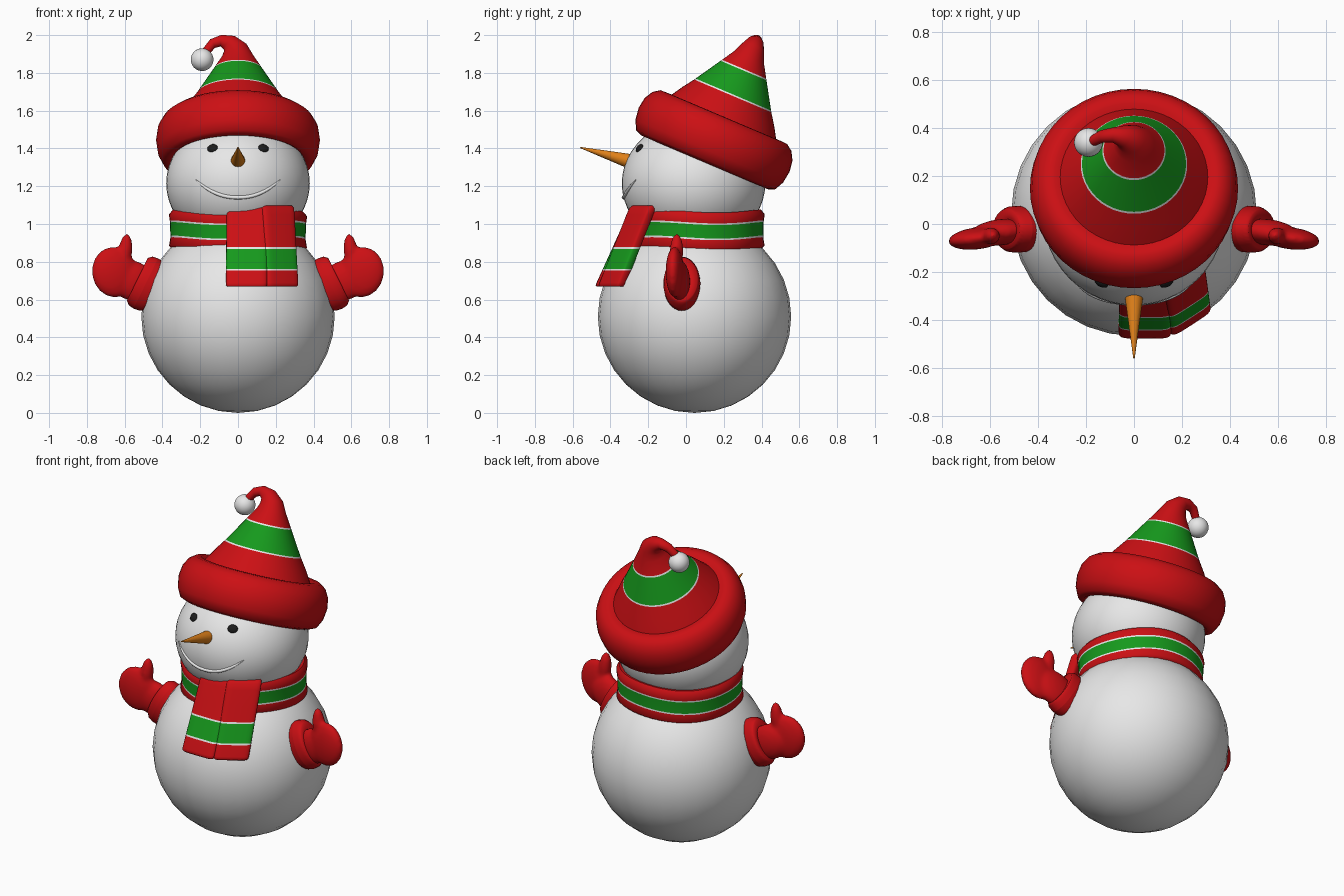
import bpy, bmesh, math
from mathutils import Matrix, Vector, Euler

if "Cube" in bpy.data.objects:
    bpy.data.objects.remove(bpy.data.objects["Cube"])

TAU = 2 * math.pi


def material(name, rgb):
    m = bpy.data.materials.new(name)
    m.diffuse_color = (*rgb, 1)
    m.use_nodes = True
    m.node_tree.nodes["Principled BSDF"].inputs["Base Color"].default_value = m.diffuse_color
    return m


snow = material("snow white", (0.8, 0.8, 0.8))
red = material("red wool", (0.6, 0.005, 0.007))
green = material("green wool", (0.008, 0.32, 0.012))
orange = material("carrot orange", (0.75, 0.22, 0.01))
black = material("coal black", (0.012, 0.012, 0.012))
WOOL = [red, green, snow]          # slots used by the striped parts
R, G, W = 0, 1, 2


def finish(name, bm, mats, matrix=Matrix()):
    bmesh.ops.recalc_face_normals(bm, faces=bm.faces)
    me = bpy.data.meshes.new(name)
    bm.to_mesh(me)
    bm.free()
    for m in mats:
        me.materials.append(m)
    ob = bpy.data.objects.new(name, me)
    ob.matrix_world = matrix
    bpy.context.collection.objects.link(ob)
    bpy.ops.object.select_all(action='DESELECT')
    ob.select_set(True)
    bpy.context.view_layer.objects.active = ob
    bpy.ops.object.shade_smooth_by_angle(angle=math.radians(55))
    return ob


def add_ball(bm, pos, radii, rot=(0, 0, 0), seg=32):
    m = Matrix.LocRotScale(Vector(pos), Euler(rot), Vector(radii))
    bmesh.ops.create_uvsphere(bm, u_segments=seg, v_segments=seg // 2, radius=1, matrix=m)


def ball(name, pos, radii, mat, rot=(0, 0, 0), seg=32):
    bm = bmesh.new()
    add_ball(bm, pos, radii, rot, seg)
    return finish(name, bm, [mat])


def loft(name, rings, bands, mats, loop=False, matrix=Matrix()):
    """Skin a list of rings; bands[i] is the colour slot between ring i and i+1."""
    bm = bmesh.new()
    vr = [[bm.verts.new(p) for p in ring] for ring in rings]
    n = len(vr[0])
    for i in range(len(vr) if loop else len(vr) - 1):
        a, b = vr[i], vr[(i + 1) % len(vr)]
        for k in range(n):
            f = bm.faces.new((a[k], a[(k + 1) % n], b[(k + 1) % n], b[k]))
            f.material_index = bands[i] if i < len(bands) else 0
    if not loop:
        bm.faces.new(vr[0])
        bm.faces.new(vr[-1])
    return finish(name, bm, mats, matrix)


def circle(r, h, x=0.0, tilt=0.0, n=48):
    c, s = math.cos(math.radians(tilt)), math.sin(math.radians(tilt))
    return [Vector((x + r * math.cos(TAU * k / n) * c, r * math.sin(TAU * k / n),
                    h + r * math.cos(TAU * k / n) * s)) for k in range(n)]


# Snowballs
ball("body", (0, 0.045, 0.51), (0.512, 0.512, 0.51), snow)
ball("head", (0, 0.04, 1.215), (0.38, 0.38, 0.34), snow, seg=48)

# Face: eyes, carrot nose, smile
for sx, side in ((-1, "left"), (1, "right")):
    ball("eye_" + side, (sx * 0.135, -0.245, 1.40), (0.03, 0.015, 0.025), black,
         rot=(math.radians(-30), 0, sx * math.radians(25)), seg=16)

tip, root = Vector((0, -0.56, 1.405)), Vector((0, -0.29, 1.33))
d = tip - root
bm = bmesh.new()
bmesh.ops.create_cone(bm, cap_ends=True, segments=24, radius1=0.04, radius2=0.003, depth=d.length,
                      matrix=Matrix.Translation((tip + root) / 2)
                      @ d.to_track_quat('Z', 'Y').to_matrix().to_4x4())
finish("nose", bm, [orange])

rings = []
for i in range(25):
    t = i / 12 - 1
    x, z = 0.225 * t, 1.14 + 0.095 * abs(t) ** 2.2
    y = 0.04 - 0.38 * math.sqrt(1 - (x / 0.38) ** 2 - ((z - 1.215) / 0.34) ** 2)
    c, r = Vector((x, y, z)), 0.010 * (1 - 0.7 * t ** 4)
    out = Vector((x, y - 0.04, (z - 1.215) * 1.2)).normalized()
    along = Vector((0.225, 0, 0.21 * t * abs(t) ** 0.2)).normalized()
    up = along.cross(out).normalized()
    rings.append([c + r * (out * math.cos(TAU * k / 8) + up * math.sin(TAU * k / 8))
                  for k in range(8)])
loft("smile", rings, [0] * 24, [snow])

# Hat, modelled upright then tipped backwards
tip_hat = Matrix.Translation((0, 0.149, 1.446)) @ Matrix.Rotation(math.radians(-23), 4, 'X')
brim = [(0.31, -0.06), (0.33, -0.11), (0.365, -0.13), (0.40, -0.115), (0.425, -0.065), (0.434, 0),
        (0.425, 0.06), (0.40, 0.105), (0.365, 0.13), (0.33, 0.132), (0.29, 0.11)]
loft("hat_brim", [circle(r, h) for r, h in brim], [R] * 11, [red], True, tip_hat)

cone = [(0.32, 0.10, 0, 0, R), (0.265, 0.19, 0, 0, R), (0.222, 0.252, 0, 0, W), (0.217, 0.260, 0, 0, G),
        (0.132, 0.398, 0, 0, W), (0.127, 0.406, 0, 0, R), (0.085, 0.475, 0, 0, R),
        (0.064, 0.525, -0.014, 18, R), (0.046, 0.557, -0.045, 50, R), (0.031, 0.570, -0.09, 85, R),
        (0.026, 0.553, -0.135, 120, R), (0.022, 0.50, -0.175, 150, R)]
loft("hat_cone", [circle(r, h, x, t) for r, h, x, t, _ in cone], [c[4] for c in cone],
     WOOL, matrix=tip_hat)
ball("pompon", (-0.19, 0.34, 1.87), (0.06, 0.06, 0.06), snow)

# Scarf wrapped round the neck, with slightly wavy edges
wrap = [(0.28, 0.87, R), (0.345, 0.86, R), (0.365, 0.88, R), (0.358, 0.922, W), (0.358, 0.931, G),
        (0.360, 1.002, W), (0.361, 1.011, R), (0.366, 1.045, R), (0.347, 1.068, R), (0.29, 1.06, R)]
rings = []
for r, z, _ in wrap:
    rings.append([Vector((r * math.cos(a), 0.06 + 0.975 * r * math.sin(a),
                          z + 0.008 * math.cos(3 * a + 2.2)))
                  for a in (TAU * k / 48 for k in range(48))])
loft("scarf_wrap", rings, [w[2] for w in wrap], WOOL, True)

# Scarf ends: flat rounded strips hanging over the chest
strip = [(1.098, 0.6, R), (1.085, 0.95, R), (1.05, 1, R), (0.96, 1, R), (0.877, 1, W), (0.868, 1, G),
         (0.762, 1, W), (0.753, 1, R), (0.69, 1, R), (0.675, 0.95, R), (0.668, 0.7, R)]


def scarf_end(name, top, bottom, half, turn):
    rot = Matrix.Rotation(math.radians(turn), 3, 'Z')
    rings = []
    for z, s, _ in strip:
        c = Vector(top).lerp(Vector(bottom), (1.098 - z) / 0.43)
        ring = []
        for k in range(24):
            ca, sa = math.cos(TAU * k / 24), math.sin(TAU * k / 24)
            px = math.copysign(abs(ca) ** 0.4, ca) * half * (0.75 + 0.25 * s)
            py = math.copysign(abs(sa) ** 0.5, sa) * 0.033 * s
            ring.append(Vector((c.x, c.y, z)) + rot @ Vector((px, py, 0)))
        rings.append(ring)
    loft(name, rings, [s[2] for s in strip], WOOL)


scarf_end("scarf_end_front", (0.05, -0.255, 1.098), (0.045, -0.45, 0.668), 0.11, 0)
scarf_end("scarf_end_side", (0.205, -0.225, 1.098), (0.228, -0.395, 0.668), 0.10, 33)

# Mittens: palm, wrist and thumb fused together, plus a rolled cuff
for sx, side in ((-1, "left"), (1, "right")):
    bm = bmesh.new()
    for (x, y, z), radii, ang in (((0.655, -0.06, 0.745), (0.12, 0.046, 0.135), 10),
                                  ((0.56, -0.035, 0.70), (0.13, 0.055, 0.105), -25),
                                  ((0.597, -0.05, 0.85), (0.037, 0.036, 0.10), -6)):
        add_ball(bm, (sx * x, y, z), radii, (0, sx * math.radians(ang), sx * -0.12))
    ob = finish("mitten_" + side, bm, [red])
    mod = ob.modifiers.new("fuse", 'REMESH')
    mod.mode, mod.voxel_size, mod.use_smooth_shade = 'VOXEL', 0.012, True
    mod = ob.modifiers.new("soften", 'SMOOTH')
    mod.factor, mod.iterations = 0.5, 4

    cuff = [(0.55, -0.06), (0.85, -0.06), (0.97, -0.035), (1, 0), (0.97, 0.03), (0.85, 0.05), (0.5, 0.04)]
    place = (Matrix.Translation((sx * 0.488, -0.022, 0.685))
             @ Matrix.Rotation(sx * math.radians(64), 4, 'Y')
             @ Matrix.Diagonal((0.148, 0.098, 1, 1)))
    loft("cuff_" + side, [circle(r, h, n=32) for r, h in cuff], [0] * 7, [red], matrix=place)
